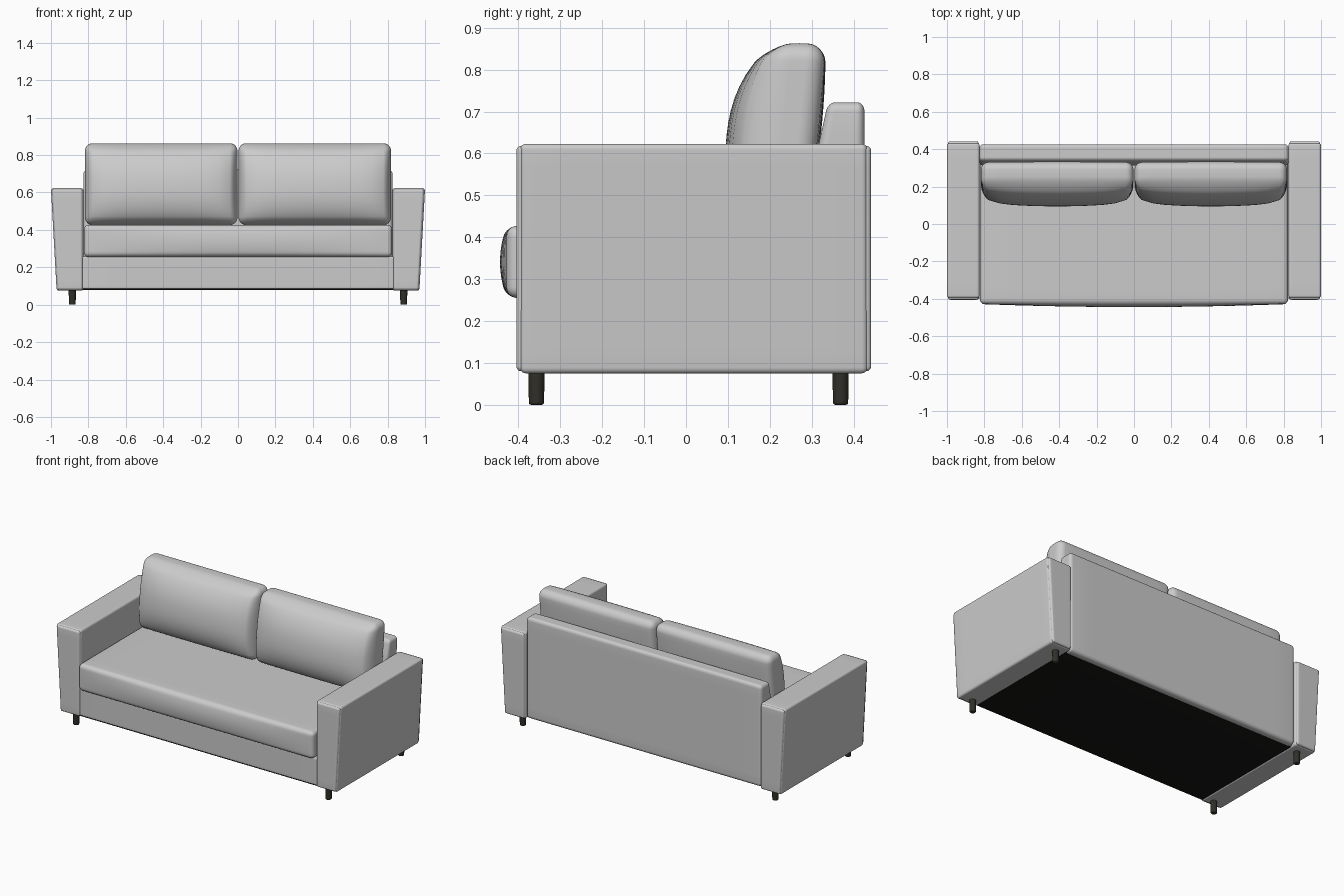
import bpy, bmesh
from mathutils import Vector

if "Cube" in bpy.data.objects:
    bpy.data.objects.remove(bpy.data.objects["Cube"])


def colour(name, rgb):
    m = bpy.data.materials.new(name)
    m.diffuse_color = (*rgb, 1)
    m.use_nodes = True
    m.node_tree.nodes["Principled BSDF"].inputs["Base Color"].default_value = m.diffuse_color
    return m


DARK = colour("dark_leg", (0.03, 0.028, 0.022))
BLACK = colour("black_lining", (0.008, 0.008, 0.007))


def soft_box(name, lo, hi, r, deform=None, mat=None, n=20):
    """Gridded box with rounded edges; deform(co, u, v, w) reshapes it."""
    lo, hi = Vector(lo), Vector(hi)
    mid, half = (lo + hi) / 2, (hi - lo) / 2
    bm = bmesh.new()
    bmesh.ops.create_cube(bm, size=2)
    bmesh.ops.subdivide_edges(bm, edges=bm.edges[:], cuts=n - 1, use_grid_fill=True)
    for v in bm.verts:
        p, core = Vector(), Vector()
        for i in range(3):
            s, a, inner = (1 if v.co[i] >= 0 else -1), abs(v.co[i]), half[i] - r
            d = a / 0.6 * inner if a <= 0.6 else inner + r * (a - 0.6) / 0.4
            p[i], core[i] = s * d, s * min(d, inner)
        if (p - core).length > 1e-7:
            p = core + (p - core).normalized() * r
        u, t, w = (p[i] / half[i] for i in range(3))
        p += mid
        v.co = deform(p, u, t, w) if deform else p
    me = bpy.data.meshes.new(name)
    bm.to_mesh(me)
    bm.free()
    for f in me.polygons:
        f.use_smooth = True
    ob = bpy.data.objects.new(name, me)
    bpy.context.collection.objects.link(ob)
    if mat:
        me.materials.append(mat)
    return ob


# Seat cushion with a gently bowed front
def seat_shape(p, u, t, w):
    if t < 0:
        p.y -= 0.016 * (1 - u * u) * (1 - w * w) * t * t
    return p


soft_box("seat_cushion", (-0.824, -0.428, 0.255), (0.824, 0.34, 0.427), 0.025, seat_shape)

# Base frame and black underside lining
soft_box("base_frame", (-0.835, -0.398, 0.085), (0.835, 0.40, 0.257), 0.008)
soft_box("underside_lining", (-0.828, -0.39, 0.078), (0.828, 0.385, 0.10), 0.003, mat=BLACK, n=10)


# Backrest, thinner toward the top
def back_shape(p, u, t, w):
    p.y += max(0, p.z - 0.60) * 0.22 * (1 - t) / 2
    return p


soft_box("backrest", (-0.826, 0.312, 0.08), (0.826, 0.426, 0.722), 0.022, back_shape)


# Back cushions: leaning border with a full, bulging front
def cushion_shape(p, u, t, w):
    front = (1 - t) / 2
    across = max(0, 1 - abs(u) ** 8) ** 0.5 * (0.75 + 0.25 * (1 - u * u))
    up = max(0, 1 - abs(w) ** 2.3) ** 0.8
    p.y += 0.11 * (p.z - 0.645) - 0.088 * front ** 2 * across * up
    if t > 0:
        p.y += 0.012 * t * (1 - u * u) ** 0.5 * max(0, 1 - w * w)
    p.z += 0.006 * (1 - t * t) * w
    return p


for side, x0, x1 in (("left", -0.818, -0.003), ("right", 0.003, 0.818)):
    soft_box(side + "_back_cushion", (x0, 0.185, 0.432), (x1, 0.31, 0.857), 0.04, cushion_shape)

# Arms that flare outward at the top, with end panels, and the legs
for side, s in (("left", -1), ("right", 1)):
    def flare(p, u, t, w, s=s):
        outer = (1 + s * u) / 2
        p.x += s * 0.03 * outer * (p.z - 0.62) / 0.54
        return p

    def arm_part(name, inset, y0, y1, r):
        a, b = sorted((s * (0.826 + inset), s * (1.0 - inset)))
        soft_box(side + name, (a, y0, 0.075 + inset), (b, y1, 0.623 - inset), r, flare)

    arm_part("_arm", 0, -0.396, 0.433, 0.014)
    arm_part("_arm_front_panel", 0.005, -0.405, -0.36, 0.012)
    arm_part("_arm_back_panel", 0.005, 0.40, 0.442, 0.012)

    for end, y in (("front", -0.357), ("back", 0.369)):
        bpy.ops.mesh.primitive_cylinder_add(vertices=24, radius=0.0195, depth=0.09,
                                            location=(s * 0.886, y, 0.045))
        leg = bpy.context.object
        leg.name = f"{end}_{side}_leg"
        for v in leg.data.vertices:
            if v.co.z < 0:
                v.co.x *= 0.93
                v.co.y *= 0.93
        bev = leg.modifiers.new("round_foot", 'BEVEL')
        bev.width, bev.segments = 0.005, 3
        leg.data.materials.append(DARK)
        bpy.ops.object.shade_smooth_by_angle()
